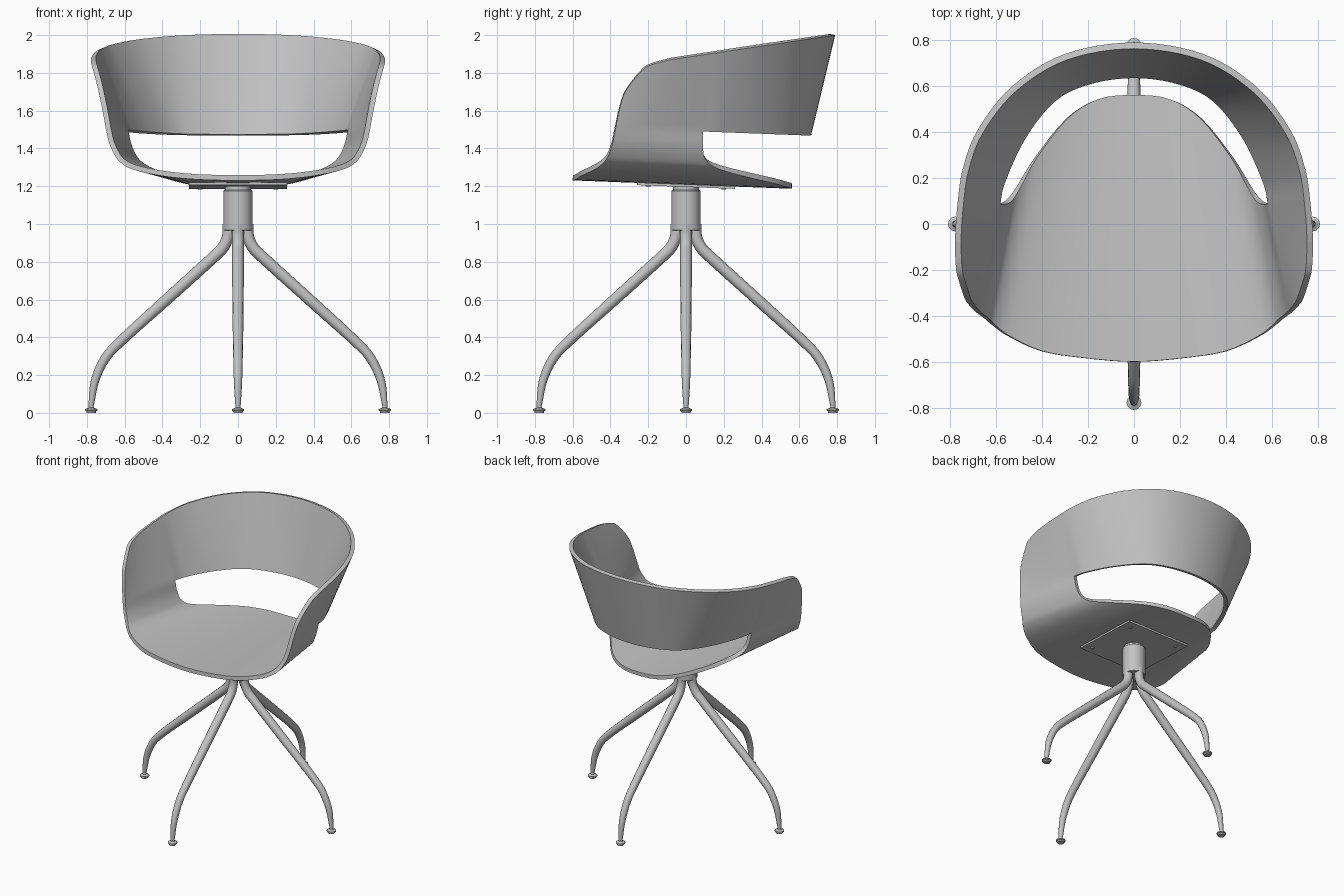
import bpy, bmesh, math
from mathutils import Vector

if "Cube" in bpy.data.objects:
    bpy.data.objects.remove(bpy.data.objects["Cube"], do_unlink=True)

grey = bpy.data.materials.new("plain_grey")
grey.use_nodes = True
grey.diffuse_color = (0.55, 0.55, 0.55, 1)
grey.node_tree.nodes["Principled BSDF"].inputs["Base Color"].default_value = (0.55, 0.55, 0.55, 1)


def smooth(pts, n, start=None, end=None):
    """Catmull-Rom samples through points, with optional phantom end points."""
    p = [Vector(q) for q in pts]
    a = Vector(start) if start else 2 * p[0] - p[1]
    b = Vector(end) if end else 2 * p[-1] - p[-2]
    p = [a] + p + [b]
    out = []
    for i in range(1, len(p) - 2):
        p0, p1, p2, p3 = p[i - 1:i + 3]
        for k in range(n):
            t = k / n
            out.append(0.5 * (2 * p1 + (p2 - p0) * t + (2 * p0 - 5 * p1 + 4 * p2 - p3) * t * t
                              + (3 * p1 - p0 - 3 * p2 + p3) * t ** 3))
    return out + [p[-2]]


def finish(ob, angle=35):
    """Bake modifiers, assign the material and shade."""
    bpy.ops.object.select_all(action='DESELECT')
    ob.select_set(True)
    bpy.context.view_layer.objects.active = ob
    bpy.ops.object.convert(target='MESH')
    ob = bpy.context.object
    ob.data.materials.clear()
    ob.data.materials.append(grey)
    bpy.ops.object.shade_smooth_by_angle(angle=math.radians(angle))
    return ob


def new_object(name, data):
    ob = bpy.data.objects.new(name, data)
    bpy.context.scene.collection.objects.link(ob)
    return ob


def lathe(name, profile, loc=(0, 0, 0), steps=32):
    """Turned solid from (radius, z) points that start and end on the axis."""
    bm = bmesh.new()
    vs = [bm.verts.new((r, 0, z)) for r, z in profile]
    es = [bm.edges.new(e) for e in zip(vs, vs[1:])]
    bmesh.ops.spin(bm, geom=vs + es, cent=(0, 0, 0), axis=(0, 0, 1),
                   angle=2 * math.pi, steps=steps, use_duplicate=False)
    bmesh.ops.remove_doubles(bm, verts=bm.verts, dist=1e-5)
    bmesh.ops.recalc_face_normals(bm, faces=bm.faces)
    me = bpy.data.meshes.new(name)
    bm.to_mesh(me)
    bm.free()
    ob = new_object(name, me)
    ob.location = loc
    return finish(ob)


# ---- Shell: seat, side wings and back band as one bent sheet ----
COLS, CUT_Y = 20, 0.09


def half_width(y):
    return 0.626 - 0.2 * y


def top_x(y):
    return 0.78 - 0.25 * (y + 0.13) ** 2


def band_bottom(x, y):
    return Vector((x, y, 1.493 - 0.038 * y))


def band_top(x, y):
    return Vector((x, y, 1.882 + 0.149 * y))


def add_grid(bm, rows):
    vs = [[bm.verts.new(p) for p in row] for row in rows]
    for r0, r1 in zip(vs, vs[1:]):
        for j in range(len(r0) - 1):
            bm.faces.new((r0[j], r1[j], r1[j + 1], r0[j + 1]))


bm = bmesh.new()

# seat section: width fraction, height, front y, back y
section = smooth([(0, 1.208, -0.6, 0.56), (0.3, 1.214, -0.583, 0.543), (0.55, 1.234, -0.553, 0.46),
                  (0.76, 1.268, -0.487, 0.29), (0.87, 1.307, -0.437, 0.15), (0.925, 1.352, -0.408, 0.1),
                  (0.97, 1.415, -0.388, CUT_Y), (1, 1.493, -0.372, CUT_Y)], 4,
                 start=(-0.3, 1.214, -0.583, 0.543))
rows = []
for f, z, y0, y1 in section:
    ys = [y0 + (y1 - y0) * j / COLS for j in range(COLS + 1)]
    rows.append([(f * half_width(y), y, z - 0.038 * y) for y in ys])
add_grid(bm, rows)

# wing: height fraction and front y of the rounded arm
arm = smooth([(0, -0.372), (0.3, -0.353), (0.6, -0.32), (0.88, -0.24), (0.965, -0.185), (1, -0.08)], 4)
rows = []
for g, y0 in arm:
    ys = [y0 + (CUT_Y - y0) * j / COLS for j in range(COLS + 1)]
    rows.append([band_bottom(half_width(y), y).lerp(band_top(top_x(y), y), g) for y in ys])
add_grid(bm, rows)

# back band: ruled between its lower and upper edge
low = smooth([(half_width(CUT_Y), CUT_Y), (0.585, 0.19), (0.495, 0.385), (0.36, 0.555), (0.2, 0.634), (0, 0.662)],
             6, start=(half_width(0), 0), end=(-0.2, 0.634))
high = smooth([(top_x(CUT_Y), CUT_Y), (0.745, 0.24), (0.68, 0.41), (0.53, 0.6), (0.3, 0.74), (0, 0.79)],
              6, start=(top_x(-0.05), -0.05), end=(-0.3, 0.74))
add_grid(bm, [[band_bottom(*b).lerp(band_top(*t), g) for b, t in zip(low, high)] for g, _ in arm])

bmesh.ops.remove_doubles(bm, verts=bm.verts, dist=1e-4)
bmesh.ops.recalc_face_normals(bm, faces=bm.faces)
bm.normal_update()
if min(bm.faces, key=lambda q: q.calc_center_median().z).normal.z > 0:
    bmesh.ops.reverse_faces(bm, faces=bm.faces)
me = bpy.data.meshes.new("shell")
bm.to_mesh(me)
bm.free()
shell = new_object("seat_shell", me)
mirror = shell.modifiers.new("mirror", 'MIRROR')
mirror.merge_threshold = 0.001
solid = shell.modifiers.new("thickness", 'SOLIDIFY')
solid.thickness = 0.028
solid.offset = -1
solid.use_even_offset = True
finish(shell)

# ---- Mounting plate and screws under the seat ----
TILT = -math.atan(0.038)
bpy.ops.mesh.primitive_cube_add(size=1, location=(0, 0, 1.203), rotation=(TILT, 0, 0))
plate = bpy.context.object
plate.name = "mounting_plate"
plate.scale = (0.52, 0.52, 0.014)
finish(plate)
for i, (sx, sy) in enumerate([(1, 1), (-1, 1), (-1, -1), (1, -1)]):
    x, y = 0.2 * sx, 0.2 * sy
    lathe(f"plate_screw_{i + 1}", [(0, -0.006), (0.01, -0.006), (0.014, 0), (0.014, 0.008), (0, 0.008)],
          (x, y, 1.196 - 0.038 * y), 12)

# ---- Central hub ----
lathe("hub", [(0, 0.965), (0.074, 0.965), (0.078, 0.969), (0.078, 1.176), (0.074, 1.18),
              (0.068, 1.18), (0.068, 1.205), (0, 1.205)], steps=40)

# ---- Legs and feet: radius from axis, height, tube radius ----
leg_path = smooth([(0.052, 1.0, 0.031), (0.054, 0.935, 0.031), (0.08, 0.875, 0.031), (0.14, 0.815, 0.031),
                   (0.38, 0.598, 0.030), (0.62, 0.38, 0.027), (0.705, 0.285, 0.025), (0.757, 0.17, 0.022),
                   (0.776, 0.05, 0.015), (0.777, 0.035, 0.012)], 5)
for i, side in enumerate(["left", "back", "right", "front"]):
    cu = bpy.data.curves.new(side + "_leg", 'CURVE')
    cu.dimensions = '3D'
    cu.bevel_depth = 1
    cu.bevel_resolution = 4
    cu.use_fill_caps = True
    sp = cu.splines.new('POLY')
    sp.points.add(len(leg_path) - 1)
    for pt, (r, z, rad) in zip(sp.points, leg_path):
        pt.co = (r, 0, z, 1)
        pt.radius = rad
    leg = new_object(side + "_leg", cu)
    a = i * math.pi / 2
    leg.rotation_euler.z = a
    finish(leg)
    lathe(side + "_foot", [(0, 0), (0.024, 0), (0.026, 0.009), (0.032, 0.012), (0.032, 0.02),
                           (0.014, 0.028), (0.012, 0.045), (0, 0.045)],
          (0.777 * math.cos(a), 0.777 * math.sin(a), 0), 24)
